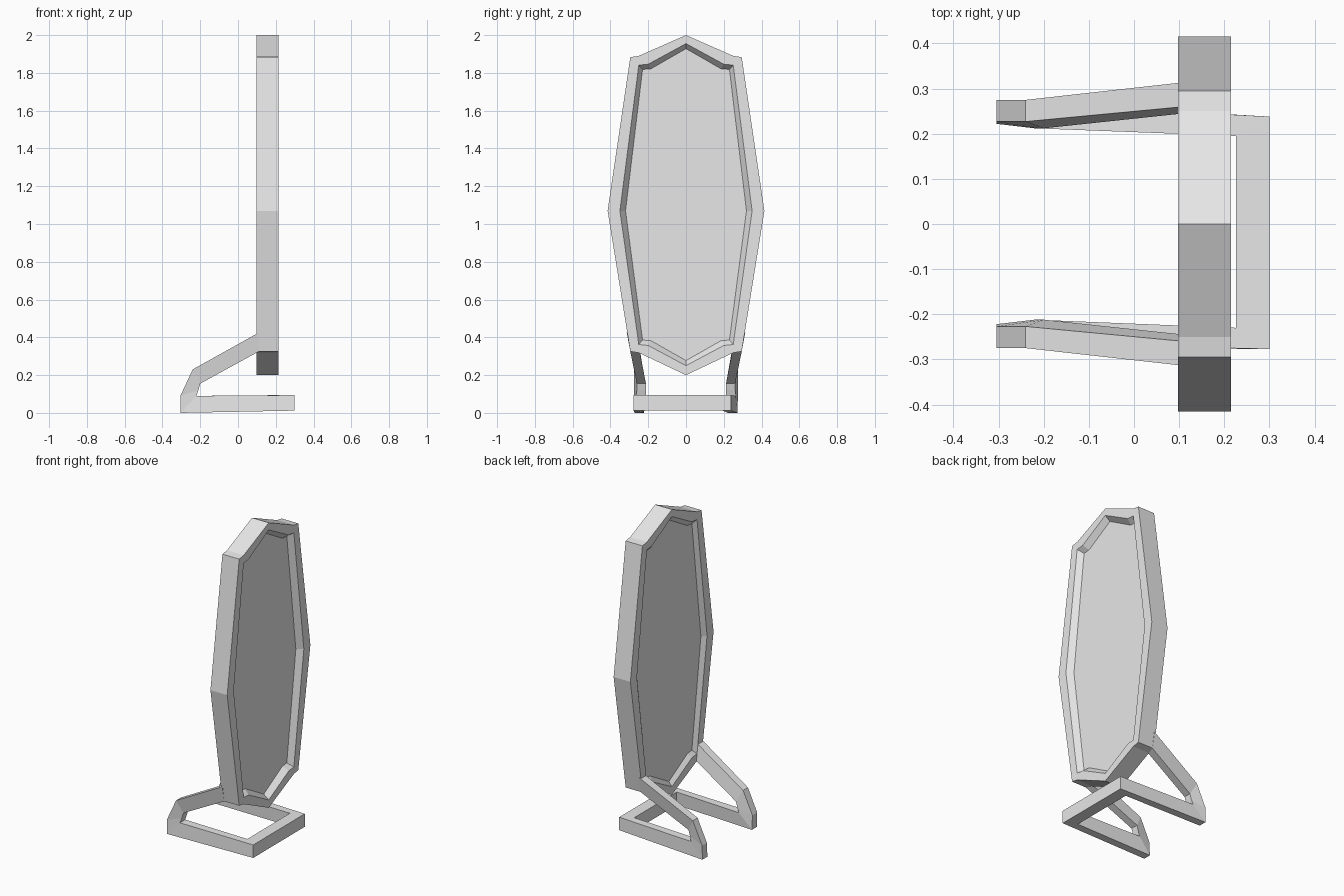
import bpy
import bmesh

cube = bpy.data.objects.get("Cube")
if cube:
    bpy.data.objects.remove(cube, do_unlink=True)

# One plain grey for the whole piece
grey = bpy.data.materials.new("light_grey")
grey.diffuse_color = (0.8, 0.8, 0.8, 1)
grey.use_nodes = True
grey.node_tree.nodes["Principled BSDF"].inputs["Base Color"].default_value = (0.8, 0.8, 0.8, 1)


def loft(name, rings):
    """Skin a list of equal-length point rings and cap both ends."""
    bm = bmesh.new()
    loops = [[bm.verts.new(p) for p in ring] for ring in rings]
    n = len(loops[0])
    for a, b in zip(loops, loops[1:]):
        for i in range(n):
            j = (i + 1) % n
            bm.faces.new((a[i], a[j], b[j], b[i]))
    bm.faces.new(loops[0])
    bm.faces.new(loops[-1])
    bmesh.ops.recalc_face_normals(bm, faces=bm.faces)
    mesh = bpy.data.meshes.new(name)
    bm.to_mesh(mesh)
    bm.free()
    obj = bpy.data.objects.new(name, mesh)
    mesh.materials.append(grey)
    bpy.context.collection.objects.link(obj)
    return obj


# Mirror frame: half outlines (y, z) from the top point to the bottom point
outer = [(0, 2), (0.25, 1.89), (0.295, 1.883), (0.415, 1.07),
         (0.295, 0.326), (0.25, 0.318), (0, 0.2)]
rim = [(0, 1.955), (0.2, 1.846), (0.25, 1.841), (0.35, 1.07),
       (0.25, 0.362), (0.2, 0.357), (0, 0.25)]
panel = [(0, 1.928), (0.185, 1.822), (0.23, 1.818), (0.32, 1.07),
         (0.23, 0.386), (0.185, 0.382), (0, 0.277)]


def outline(half, x):
    full = half + [(-y, z) for y, z in half[-2:0:-1]]
    return [(x, y, z) for y, z in full]


# Bevelled rim and sunken panel on both faces
loft("mirror_frame", [
    outline(panel, 0.12), outline(rim, 0.098), outline(outer, 0.098),
    outline(outer, 0.215), outline(rim, 0.215), outline(panel, 0.18)])


def section(side, a, b):
    """Four corners from (x, z, y_out, y_in) at the two edges of the bar."""
    (ax, az, ao, ai), (bx, bz, bo, bi) = a, b
    return [(ax, side * ao, az), (ax, side * ai, az),
            (bx, side * bi, bz), (bx, side * bo, bz)]


def leg(side, y_out, y_in):
    """Sections from the frame down the leg and along the base to its corner."""
    return [
        section(side, (0.11, 0.425, 0.314, 0.26), (0.11, 0.325, 0.295, 0.245)),
        section(side, (-0.24, 0.23, 0.275, 0.227), (-0.2, 0.155, 0.26, 0.212)),
        section(side, (-0.305, 0.09, 0.275, 0.227), (-0.21, 0.12, 0.26, 0.212)),
        section(side, (-0.305, 0.0, 0.272, 0.222), (-0.22, 0.09, 0.265, 0.212)),
        [(0.3, side * y_out, 0.012), (0.226, side * y_in, 0.012),
         (0.226, side * y_in, 0.094), (0.3, side * y_out, 0.094)]]


# Stand: one continuous bar, leg to base to leg
loft("stand", leg(1, 0.238, 0.195) + leg(-1, 0.277, 0.23)[::-1])
